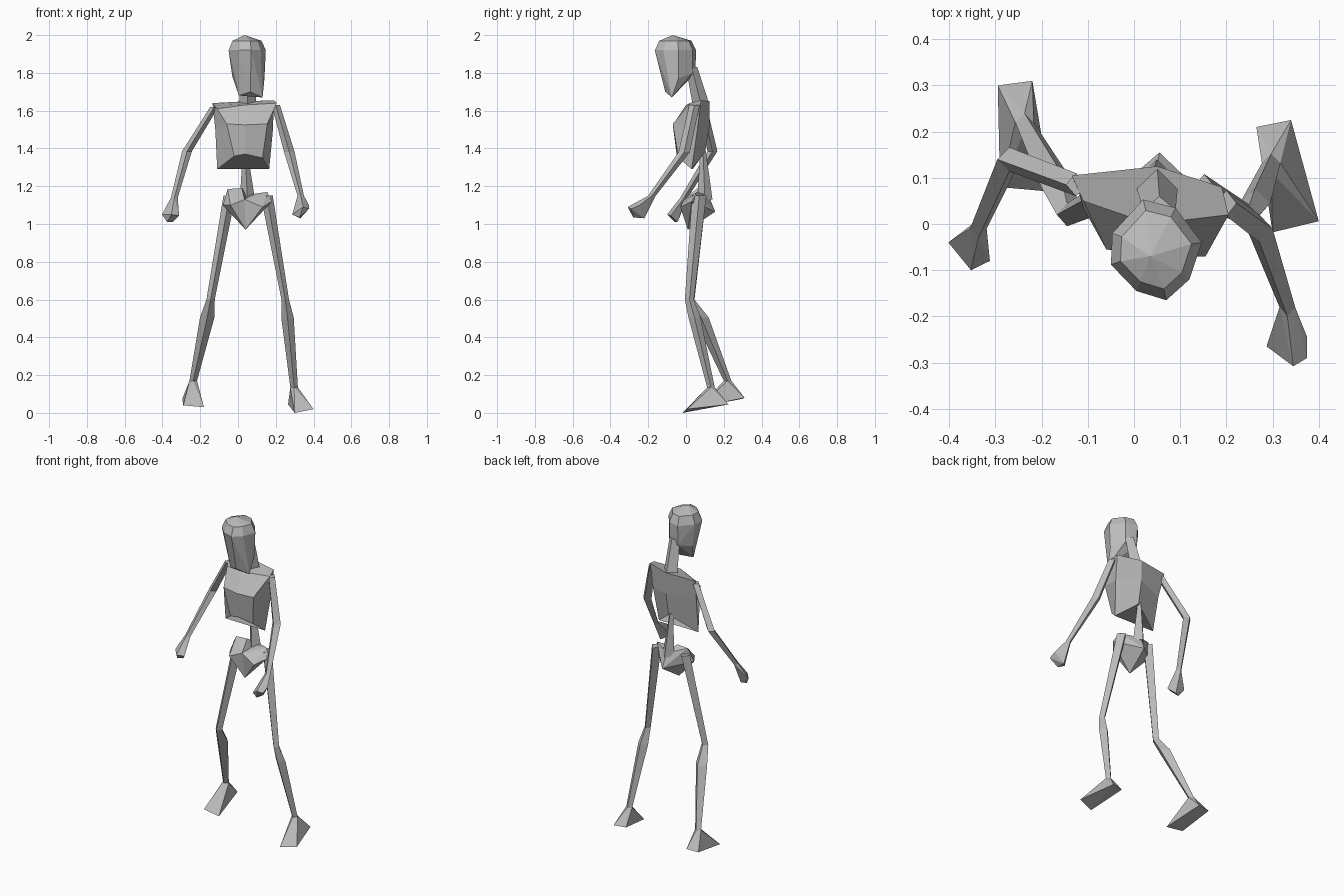
import bpy
import bmesh
from mathutils import Vector

cube = bpy.data.objects.get("Cube")
if cube:
    bpy.data.objects.remove(cube, do_unlink=True)

# One plain bone grey for the whole figure
bone = bpy.data.materials.new("bone_grey")
bone.use_nodes = True
grey = (0.5, 0.5, 0.5, 1)
bone.diffuse_color = grey
bone.node_tree.nodes["Principled BSDF"].inputs["Base Color"].default_value = grey


def finish(name, bm):
    """Turn a bmesh into a flat-shaded object with outward normals."""
    bmesh.ops.recalc_face_normals(bm, faces=bm.faces)
    mesh = bpy.data.meshes.new(name)
    bm.to_mesh(mesh)
    bm.free()
    mesh.materials.append(bone)
    obj = bpy.data.objects.new(name, mesh)
    bpy.context.collection.objects.link(obj)
    return obj


def diamond(x, y, z, half_x, half_y):
    """Four-sided level cross-section of a limb."""
    return [(x + half_x, y, z), (x, y + half_y, z),
            (x - half_x, y, z), (x, y - half_y, z)]


def loft(name, sections):
    """Skin a list of equal-length cross-sections and cap both ends."""
    bm = bmesh.new()
    rings = [[bm.verts.new(p) for p in section] for section in sections]
    for lower, upper in zip(rings, rings[1:]):
        count = len(lower)
        for i in range(count):
            j = (i + 1) % count
            bm.faces.new((lower[i], lower[j], upper[j], upper[i]))
    for cap in (rings[0], rings[-1]):
        bm.faces.new(cap)
    return finish(name, bm)


def limb(name, *stations):
    return loft(name, [diamond(*station) for station in stations])


def hull(name, points):
    """Faceted solid wrapped tightly around a few corner points."""
    bm = bmesh.new()
    for p in points:
        bm.verts.new(p)
    result = bmesh.ops.convex_hull(bm, input=bm.verts)
    loose = set(result["geom_interior"]) | set(result["geom_unused"])
    verts = [g for g in loose if isinstance(g, bmesh.types.BMVert)]
    bmesh.ops.delete(bm, geom=verts, context="VERTS")
    return finish(name, bm)


# Skull: brow outline, smaller crown outline, apex, skull base and chin
brow = [(.02, .053), (.09, .035), (.147, -.04), (.12, -.12),
        (.07, -.165), (.005, -.145), (-.05, -.088), (-.047, -.02)]
centre = Vector((.045, -.055))
crown = [centre + (Vector(p) - centre) * .78 for p in brow]
skull = [(x, y, 1.92) for x, y in brow]
skull += [(p.x, p.y, 1.97) for p in crown]
skull += [(.035, -.07, 2)]
skull += [(.02, .05, 1.8), (.09, .035, 1.8), (.14, -.04, 1.77), (-.03, -.02, 1.78)]
skull += [(.005, -.08, 1.68), (.13, -.075, 1.67), (.065, -.11, 1.7)]
hull("head", skull)

limb("neck", (.055, .03, 1.83, .035, .03), (.05, .08, 1.63, .045, .045))

# Rib cage: shoulder, chest and lower rib sections, each from the back centre
# round the left side, the front and the right side
shoulders = [(.05, .125, 1.65), (.19, .08, 1.655), (.205, .02, 1.64),
             (.035, 0, 1.63), (-.11, .05, 1.61), (-.135, .105, 1.64)]
chest = [(.05, .125, 1.52), (.185, .06, 1.5), (.155, -.07, 1.53),
         (.035, -.07, 1.525), (-.06, -.055, 1.53), (-.12, .07, 1.5)]
ribs = [(.05, .1, 1.38), (.165, .03, 1.29), (.13, -.04, 1.35),
        (.04, -.05, 1.37), (-.02, -.045, 1.36), (-.11, .035, 1.29)]
loft("rib_cage", [shoulders, chest, ribs])

# Spine widens downwards into the pelvis
limb("spine", (.037, .09, 1.39, .012, .015), (.05, .1, 1.13, .04, .04))

# Pelvis: two wings that meet along the middle
middle = [(.05, .12, 1.15), (.055, .155, 1.065), (.04, .01, .97), (.035, -.01, 1.13)]
wings = {
    "right": [(-.055, .06, 1.185), (.02, .06, 1.19), (-.08, .035, 1.1), (-.04, -.03, 1.1)],
    "left": [(.155, .06, 1.17), (.09, .06, 1.16), (.18, .03, 1.12), (.13, -.03, 1.09)],
}
for side, corners in wings.items():
    hull(side + "_pelvis", middle + corners)

# Legs: hip, above the knee, below the knee, ankle
legs = {
    "right": [(-.045, .07, 1.15, .032, .038), (-.145, .02, .6, .022, .025),
              (-.163, .08, .505, .038, .04), (-.237, .22, .17, .02, .02)],
    "left": [(.152, .07, 1.15, .032, .038), (.25, .018, .6, .02, .024),
             (.262, .045, .505, .033, .032), (.297, .132, .135, .02, .02)],
}
# Feet: two heel corners and two toe corners below the ankle
soles = {
    "right": [(-.295, .3, .075), (-.22, .31, .08), (-.29, .08, .04), (-.18, .07, .03)],
    "left": [(.265, .21, .045), (.34, .225, .045), (.3, -.018, 0), (.4, .006, .02)],
}
for side, (hip, thigh_end, knee, ankle) in legs.items():
    limb(side + "_thigh", hip, thigh_end)
    limb(side + "_shin", thigh_end, knee, ankle)
    hull(side + "_foot", diamond(*ankle) + soles[side])

# Arms: shoulder, elbow, wrist
arms = {
    "right": [(-.125, .085, 1.62, .022, .025), (-.27, .14, 1.385, .026, .026),
              (-.337, -.01, 1.14, .018, .02)],
    "left": [(.2, .045, 1.63, .022, .028), (.272, -.01, 1.38, .028, .03),
             (.332, -.18, 1.15, .017, .02)],
}
# Closed hands: knuckle corners below the wrist
fists = {
    "right": [(-.402, -.04, 1.05), (-.375, -.06, 1.01), (-.353, -.1, 1.05),
              (-.312, -.08, 1.045), (-.345, -.045, 1.01)],
    "left": [(.375, -.245, 1.1), (.375, -.29, 1.08), (.345, -.308, 1.09),
             (.287, -.265, 1.05), (.325, -.28, 1.035), (.33, -.22, 1.03)],
}
for side, (shoulder, elbow, wrist) in arms.items():
    limb(side + "_upper_arm", shoulder, elbow)
    limb(side + "_forearm", elbow, wrist)
    hull(side + "_hand", diamond(*wrist) + fists[side])
